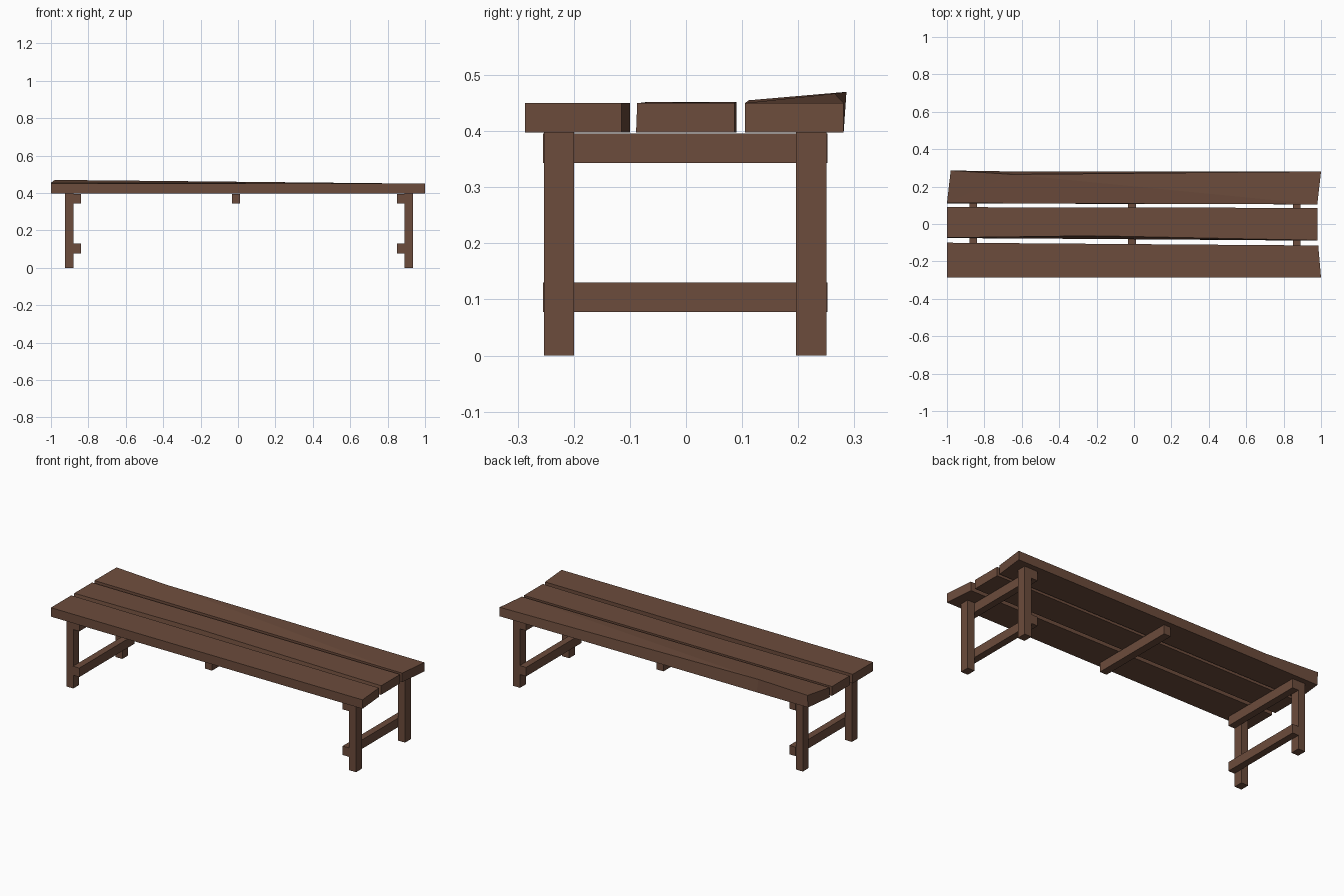
import bpy
import bmesh
from mathutils import Vector

cube = bpy.data.objects.get("Cube")
if cube:
    bpy.data.objects.remove(cube, do_unlink=True)

# Single brown wood colour
wood = bpy.data.materials.new("brown_wood")
wood.use_nodes = True
colour = (0.15, 0.072, 0.045, 1)
wood.diffuse_color = colour
bsdf = wood.node_tree.nodes["Principled BSDF"]
bsdf.inputs["Base Color"].default_value = colour
bsdf.inputs["Roughness"].default_value = 0.8

PLANK_BOTTOM = 0.398


def finish(name, bm):
    bmesh.ops.recalc_face_normals(bm, faces=bm.faces[:])
    mesh = bpy.data.meshes.new(name)
    bm.to_mesh(mesh)
    bm.free()
    mesh.materials.append(wood)
    obj = bpy.data.objects.new(name, mesh)
    bpy.context.collection.objects.link(obj)


def box(name, low, high):
    low, high = Vector(low), Vector(high)
    bm = bmesh.new()
    bmesh.ops.create_cube(bm, size=1)
    for v in bm.verts:
        v.co = (low + high) / 2 + v.co * (high - low)
    finish(name, bm)


def plank(name, outline):
    """Outline rows: x, y at the bottom, y at the top, top height."""
    bm = bmesh.new()
    bottom = [bm.verts.new((x, yb, PLANK_BOTTOM)) for x, yb, yt, z in outline]
    top = [bm.verts.new((x, yt, z)) for x, yb, yt, z in outline]
    bm.faces.new(bottom)
    bm.faces.new(top)
    for i in range(len(top)):
        j = (i + 1) % len(top)
        bm.faces.new((bottom[i], bottom[j], top[j], top[i]))
    bmesh.ops.triangulate(bm, faces=[f for f in bm.faces if len(f.verts) > 4])
    finish(name, bm)


# Uneven seat planks
plank("front_plank", [(-1, -0.287, -0.287, 0.45), (1, -0.287, -0.287, 0.45),
                      (0.985, -0.115, -0.115, 0.45), (-1, -0.1, -0.1, 0.45)])
plank("middle_plank", [(-1, -0.075, -0.073, 0.452), (-0.2, -0.08, -0.063, 0.452),
                       (0.98, -0.089, -0.087, 0.45), (0.98, 0.086, 0.086, 0.45),
                       (-1, 0.09, 0.09, 0.452)])
plank("back_plank", [(-1, 0.11, 0.112, 0.455), (0.98, 0.105, 0.105, 0.45),
                     (1, 0.281, 0.281, 0.45), (-0.65, 0.281, 0.265, 0.467),
                     (-0.98, 0.281, 0.286, 0.47)])

# End frames: two legs with two cross rails on the inner side
for side, leg_x, rail_x in (("right", (-0.925, -0.88), (-0.88, -0.84)),
                            ("left", (0.89, 0.935), (0.85, 0.89))):
    for end, y0, y1 in (("front", -0.253, -0.2), ("back", 0.196, 0.25)):
        box(f"{end}_{side}_leg", (leg_x[0], y0, 0), (leg_x[1], y1, PLANK_BOTTOM))
    for level, z0, z1 in (("lower", 0.078, 0.13), ("upper", 0.343, 0.396)):
        box(f"{side}_{level}_rail", (rail_x[0], -0.255, z0), (rail_x[1], 0.252, z1))

# Centre support under the seat
box("centre_rail", (-0.032, -0.255, 0.343), (0.012, 0.252, 0.396))
